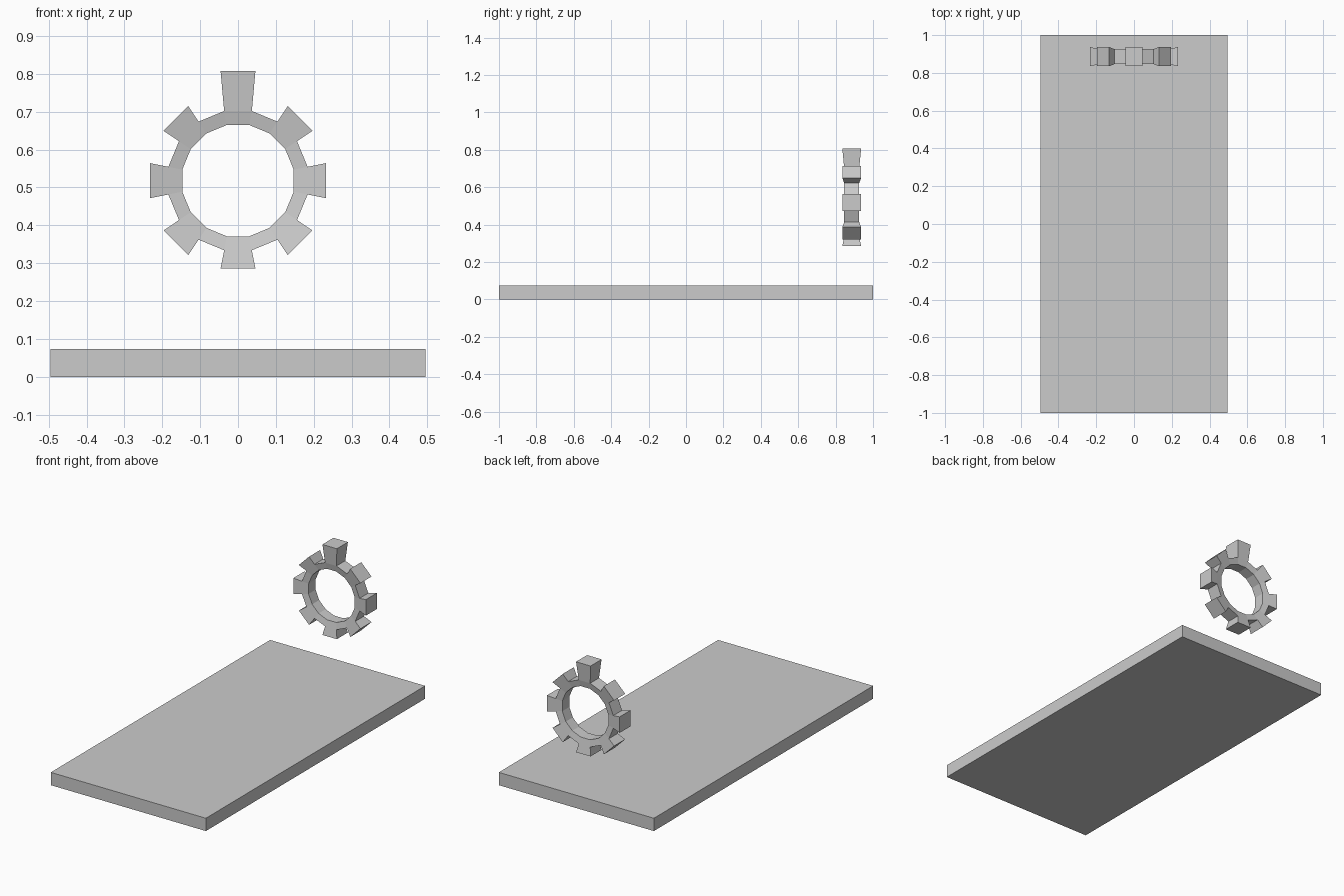
import bpy, bmesh
from math import cos, sin, pi

if "Cube" in bpy.data.objects:
    bpy.data.objects.remove(bpy.data.objects["Cube"])

def finish(bm, name):
    bmesh.ops.recalc_face_normals(bm, faces=bm.faces)
    me = bpy.data.meshes.new(name)
    bm.to_mesh(me)
    bm.free()
    ob = bpy.data.objects.new(name, me)
    bpy.context.collection.objects.link(ob)
    return ob

# Flat base slab
bpy.ops.mesh.primitive_cube_add(size=1, location=(0, 0, 0.037))
slab = bpy.context.object
slab.name = "base_slab"
slab.scale = (0.99, 2, 0.074)

# Toothed ring: 16 segments, every other one carries a tooth
CX, CY, CZ = 0, 0.886, 0.518
N = 16
bm = bmesh.new()

def loop(radius, y):
    return [bm.verts.new((CX + radius * sin((i - 0.5) * 2 * pi / N), CY + y,
                          CZ + radius * cos((i - 0.5) * 2 * pi / N))) for i in range(N)]

rings = [loop(0.15, -0.032), loop(0.1875, -0.04), loop(0.1875, 0.04), loop(0.15, 0.032)]
outer = []
for k in range(4):
    a, b = rings[k], rings[(k + 1) % 4]
    for i in range(N):
        j = (i + 1) % N
        f = bm.faces.new((a[i], a[j], b[j], b[i]))
        if k == 1:
            outer.append(f)
bmesh.ops.recalc_face_normals(bm, faces=bm.faces)

# Flared teeth, the top one longer than the rest
for i in range(0, N, 2):
    reach = 0.29 if i == 0 else 0.232
    face = bmesh.ops.extrude_discrete_faces(bm, faces=[outer[i]])["faces"][0]
    mid = face.calc_center_median()
    out = face.normal.copy()
    shift = out * (reach - 0.1839)
    for v in face.verts:
        v.co = mid + (v.co - mid) * 1.26 + shift
finish(bm, "toothed_ring")
